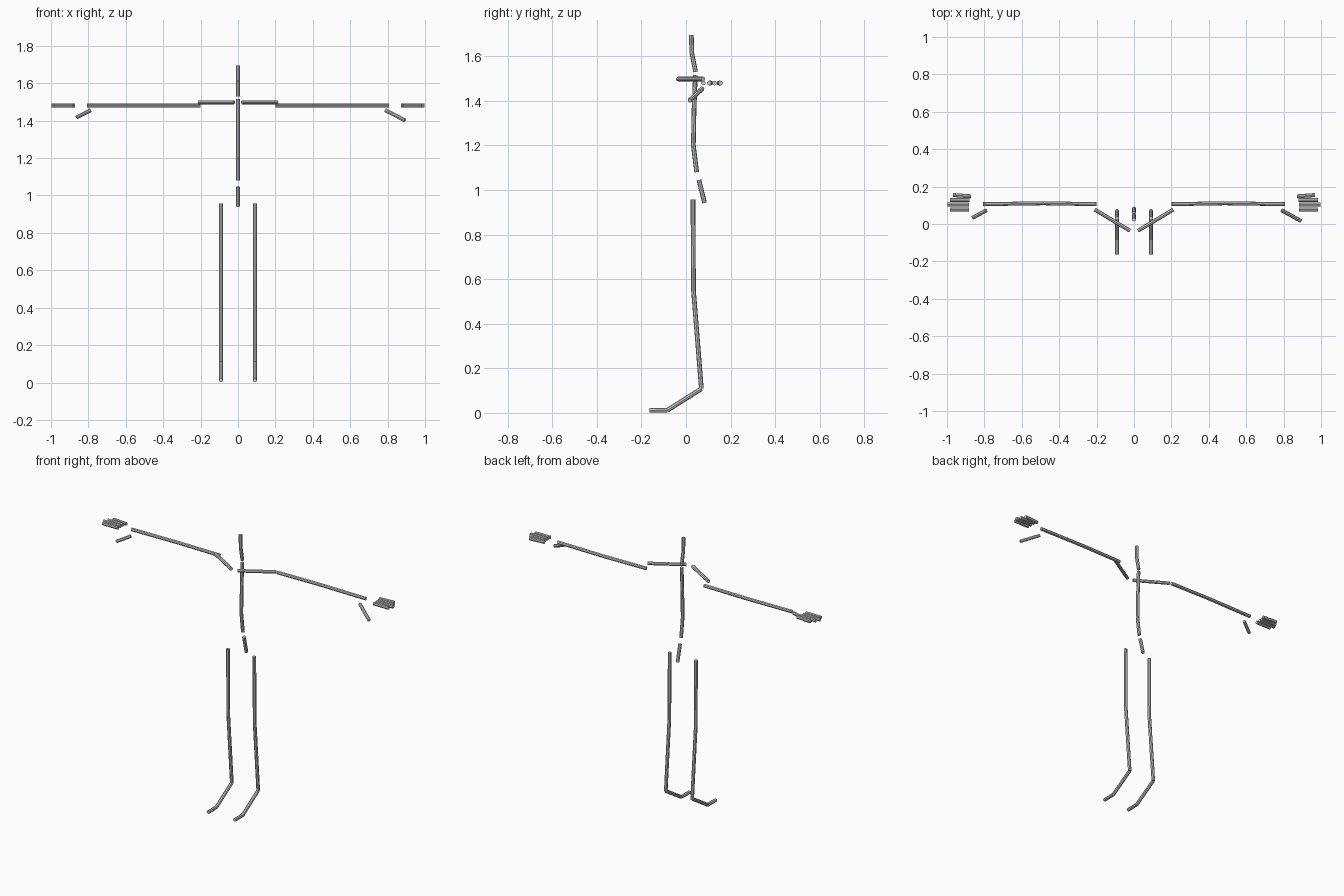
import bpy, bmesh
from mathutils import Vector, Matrix

if "Cube" in bpy.data.objects:
    bpy.data.objects.remove(bpy.data.objects["Cube"])

R = 0.0105   # rod radius
SIDES = 8


def rods(name, points, radius=R):
    """One capped rod per consecutive pair of points, in a single object."""
    bm = bmesh.new()
    for a, b in zip(points, points[1:]):
        a, b = Vector(a), Vector(b)
        d = b - a
        m = Matrix.Translation((a + b) / 2) @ d.to_track_quat('Z', 'Y').to_matrix().to_4x4()
        bmesh.ops.create_cone(bm, cap_ends=True, segments=SIDES, radius1=radius,
                              radius2=radius, depth=d.length, matrix=m)
    me = bpy.data.meshes.new(name)
    bm.to_mesh(me)
    bm.free()
    ob = bpy.data.objects.new(name, me)
    bpy.context.collection.objects.link(ob)
    return ob


# Central column
rods("pelvis_bone", [(0, 0.083, 0.942), (0, 0.058, 1.045)])
rods("spine", [(0, 0.048, 1.08), (0, 0.033, 1.20), (0, 0.036, 1.36), (0, 0.042, 1.515)])
rods("neck_and_head", [(0, 0.043, 1.53), (0, 0.026, 1.615), (0, 0.024, 1.695)])

# finger: y at knuckle, y at tip, x at knuckle, x at tip
FINGERS = {
    "index_finger": (0.078, 0.078, 0.882, 0.985),
    "middle_finger": (0.104, 0.104, 0.882, 0.998),
    "ring_finger": (0.128, 0.128, 0.88, 0.985),
    "little_finger": (0.148, 0.155, 0.872, 0.968),
}

for s, side in ((-1, "right"), (1, "left")):
    # Leg and foot
    x = 0.091 * s
    rods(side + "_leg", [(x, 0.031, 0.957), (x, 0.034, 0.545), (x, 0.069, 0.108)])
    rods(side + "_foot", [(x, 0.069, 0.108), (x, -0.083, 0.0125), (x, -0.163, 0.0115)])
    # Collarbone and arm
    rods(side + "_collarbone", [(0.021 * s, -0.036, 1.498), (0.21 * s, 0.077, 1.498)])
    rods(side + "_arm", [(0.2 * s, 0.106, 1.48), (0.485 * s, 0.111, 1.48), (0.807 * s, 0.106, 1.48)])
    # Hand
    for name, (y0, y1, x0, x1) in FINGERS.items():
        rods(side + "_" + name, [(x0 * s, y0, 1.48), (x1 * s, y1, 1.48)])
    tip = (0.892, 0.017, 1.402) if s > 0 else (-0.862, 0.034, 1.418)
    rods(side + "_thumb", [(0.79 * s, 0.073, 1.455), tip])
